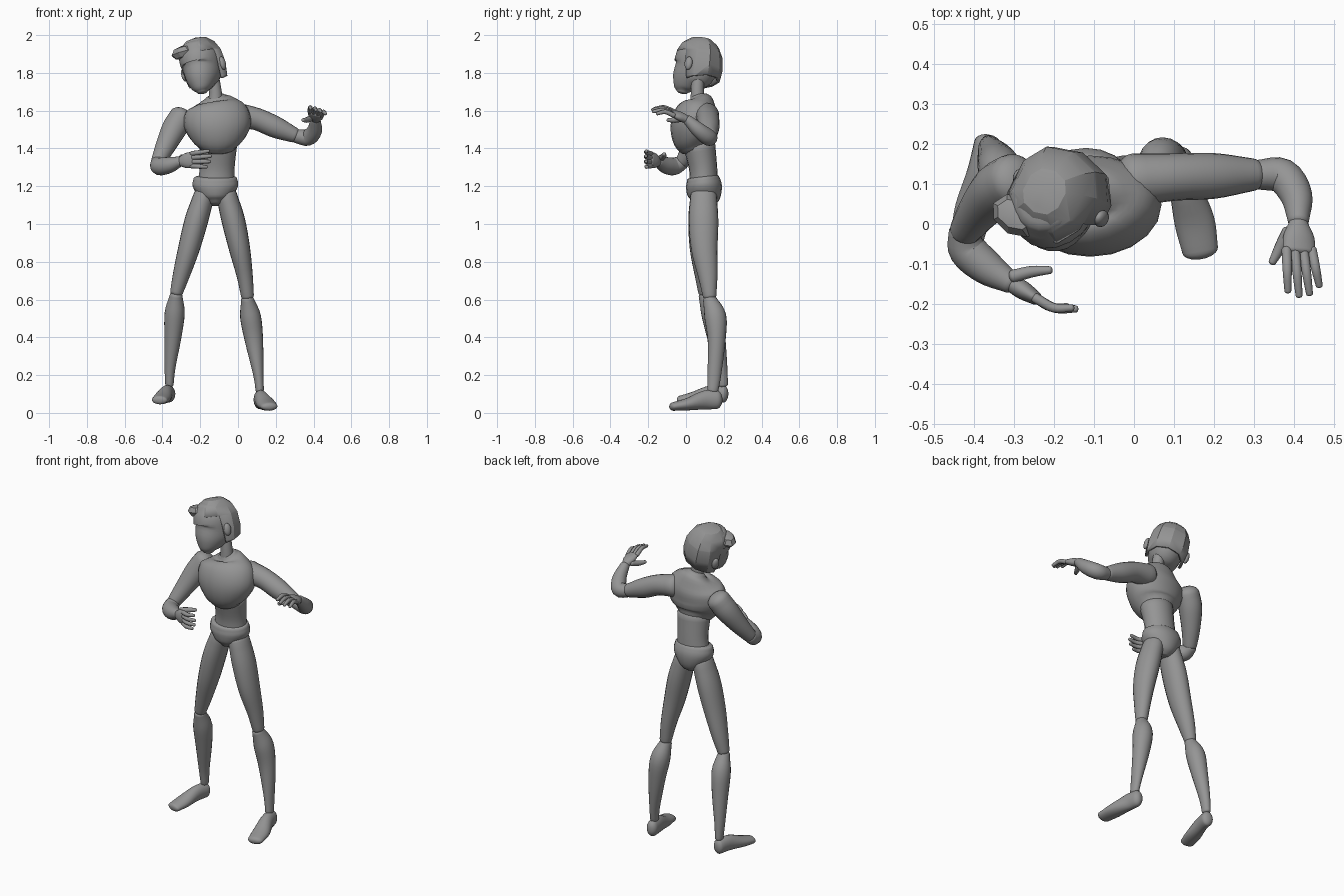
import bpy, bmesh, math
from mathutils import Vector, Matrix

if "Cube" in bpy.data.objects:
    bpy.data.objects.remove(bpy.data.objects["Cube"], do_unlink=True)

GREY = (0.3, 0.3, 0.3, 1)
mat = bpy.data.materials.new("plain grey")
mat.use_nodes = True
mat.diffuse_color = GREY
mat.node_tree.nodes["Principled BSDF"].inputs["Base Color"].default_value = GREY

# Head frame: columns are the head's own left, back and up
left = Vector((0.857, -0.443, 0.27)).normalized()
back = Vector((0.46, 0.89, 0)).normalized()
up = left.cross(back).normalized()
HEAD = Matrix.Translation((-0.18, 0.07, 1.82)) @ Matrix((left, back, up)).transposed().to_4x4()


def finish(name, bm, angle=60, matrix=None):
    """Turn a bmesh into a smooth-shaded object with sharp edges kept."""
    bmesh.ops.recalc_face_normals(bm, faces=bm.faces)
    mesh = bpy.data.meshes.new(name)
    bm.to_mesh(mesh)
    bm.free()
    mesh.materials.append(mat)
    obj = bpy.data.objects.new(name, mesh)
    bpy.context.collection.objects.link(obj)
    if matrix:
        obj.matrix_world = matrix
    bpy.ops.object.select_all(action='DESELECT')
    obj.select_set(True)
    bpy.context.view_layer.objects.active = obj
    bpy.ops.object.shade_smooth_by_angle(angle=math.radians(angle))
    return obj


def spline(a, b, c, d, t):
    return 0.5 * (2 * b + (c - a) * t + (2 * a - 5 * b + 4 * c - d) * t * t
                  + (3 * b - a - 3 * c + d) * t ** 3)


def tube(name, sections, dome=0.7, side=(1, 0, 0), sides=20, steps=4, matrix=None):
    """Loft ellipses (x, y, z, half width, half depth) with domed ends."""
    keys = [Vector(s if len(s) == 5 else (*s, s[3])) for s in sections]
    ext = [2 * keys[0] - keys[1]] + keys + [2 * keys[-1] - keys[-2]]
    path = [spline(*ext[i:i + 4], k / steps) for i in range(len(keys) - 1) for k in range(steps)]
    path.append(keys[-1])
    pts = [Vector(p[:3]) for p in path]
    n = len(pts)
    rings = []
    for i, p in enumerate(path):
        tan = (pts[min(i + 1, n - 1)] - pts[max(i - 1, 0)]).normalized()
        u = Vector(side)
        u = (u - tan * u.dot(tan)).normalized()
        rings.append((pts[i], u, tan.cross(u), p[3], p[4], tan))

    def cap(ring, sign):
        c, u, v, a, b, tan = ring
        out = []
        for k in range(1, 5):
            q = k / 5 * math.pi / 2
            s = math.cos(q)
            out.append((c + tan * sign * dome * min(a, b) * math.sin(q), u, v, a * s, b * s, tan))
        return out

    rings = cap(rings[0], -1)[::-1] + rings + cap(rings[-1], 1)
    bm = bmesh.new()
    loops = []
    for c, u, v, a, b, _ in rings:
        angles = [2 * math.pi * k / sides for k in range(sides)]
        loops.append([bm.verts.new(c + u * a * math.cos(t) + v * b * math.sin(t)) for t in angles])
    for lo, hi in zip(loops, loops[1:]):
        for k in range(sides):
            j = (k + 1) % sides
            bm.faces.new((lo[k], lo[j], hi[j], hi[k]))
    bm.faces.new(loops[0])
    bm.faces.new(loops[-1])
    return finish(name, bm, matrix=matrix)


def ball(name, centre, size, matrix, segments=16, angle=60):
    bm = bmesh.new()
    bmesh.ops.create_uvsphere(bm, u_segments=segments, v_segments=segments // 2, radius=1)
    bmesh.ops.transform(bm, verts=bm.verts, matrix=Matrix.Translation(centre) @ Matrix.Diagonal((*size, 1)))
    return finish(name, bm, angle, matrix)


# Torso
tube("chest", [(-.11, .06, 1.41, .1, .095), (-.11, .045, 1.46, .15, .118), (-.11, .045, 1.53, .178, .125),
               (-.11, .065, 1.6, .165, .11), (-.115, .075, 1.645, .11, .075), (-.12, .07, 1.67, .055, .05)], dome=.3)
tube("abdomen", [(-.115, .095, 1.21, .1, .075), (-.11, .09, 1.3, .092, .075), (-.105, .07, 1.42, .1, .085)], dome=.2)
tube("pelvis", [(-.12, .09, 1.105, .04, .055), (-.12, .095, 1.14, .085, .085), (-.12, .095, 1.2, .12, .095),
                (-.12, .09, 1.245, .114, .084)], dome=.15)
tube("neck", [(-.12, .065, 1.62, .045), (-.12, .06, 1.7, .034), (-.14, .065, 1.8, .036)])

# Legs and feet
tube("right_thigh", [(-.18, .093, 1.15, .055, .07), (-.22, .09, 1.02, .062, .078), (-.26, .09, .87, .057, .07),
                     (-.3, .098, .73, .045, .052), (-.325, .1, .64, .034, .036)])
tube("left_thigh", [(-.06, .093, 1.15, .055, .07), (-.025, .093, 1.02, .062, .078), (.008, .097, .87, .056, .07),
                    (.035, .115, .73, .043, .052), (.05, .125, .62, .034, .036)])
tube("right_shin", [(-.328, .1, .62, .034, .034), (-.335, .135, .53, .053, .055), (-.345, .16, .4, .045, .048),
                    (-.36, .185, .24, .029, .034), (-.363, .195, .15, .022, .027)])
tube("left_shin", [(.05, .125, .6, .034, .036), (.066, .155, .51, .055, .058), (.085, .162, .38, .048, .047),
                   (.108, .15, .2, .027, .036), (.115, .142, .12, .022, .029)])
tube("right_foot", [(-.365, .2, .1, .034, .045), (-.38, .13, .1, .036, .045), (-.4, .04, .08, .046, .032),
                    (-.415, -.03, .068, .042, .023)])
tube("left_foot", [(.115, .16, .07, .033, .05), (.125, .1, .068, .038, .05), (.15, .01, .046, .05, .033),
                   (.165, -.065, .034, .045, .023)], dome=1)

# Arms
UP = (0, 0, 1)
tube("right_upper_arm", [(-.3, .11, 1.565, .066), (-.34, .085, 1.5, .066), (-.385, .035, 1.41, .053),
                         (-.42, -.015, 1.335, .04)])
tube("right_forearm", [(-.425, -.02, 1.325, .038), (-.415, -.065, 1.305, .047), (-.365, -.11, 1.312, .043),
                       (-.31, -.145, 1.33, .028)], side=UP)
tube("left_upper_arm", [(.0, .11, 1.575, .066), (.1, .117, 1.555, .059), (.2, .12, 1.512, .057),
                        (.295, .123, 1.472, .041)], side=UP)
tube("left_forearm", [(.31, .123, 1.465, .037), (.37, .12, 1.458, .044), (.405, .07, 1.495, .04),
                      (.41, .01, 1.55, .027)], side=UP)


def hand(label, wrist, knuckle, tip, spread, bulge, thumb_base, thumb_tip):
    """Flat palm, four curled fingers and a thumb."""
    wrist, knuckle, tip, spread, bulge = map(Vector, (wrist, knuckle, tip, spread, bulge))
    mid = wrist.lerp(knuckle, .5)
    tube(label + "_palm", [(*wrist, .025, .022), (*mid, .04, .023), (*knuckle, .042, .017)], side=spread)
    for i, finger in enumerate(("index", "middle", "ring", "little")):
        off = spread * (i - 1.5)
        end = tip.lerp(knuckle, (.1, 0, .04, .22)[i]) + off * .028
        start = knuckle + off * .022
        bend = start.lerp(end, .5) + bulge
        tube(f"{label}_{finger}_finger", [(*start, .013), (*bend, .012), (*end, .009)], side=spread, sides=10)
    a, b = Vector(thumb_base), Vector(thumb_tip)
    tube(label + "_thumb", [(*a, .017), (*(a.lerp(b, .5) - bulge * .3), .015), (*b, .01)], side=spread, sides=10)


hand("right_hand", (-.305, -.148, 1.33), (-.245, -.185, 1.34), (-.145, -.212, 1.345),
     (0, 0, -1), (0, -.012, 0), (-.3, -.13, 1.35), (-.21, -.115, 1.37))
hand("left_hand", (.41, .0, 1.555), (.412, -.065, 1.585), (.425, -.178, 1.6),
     (.95, 0, -.3), (0, 0, .014), (.385, -.02, 1.56), (.345, -.095, 1.55))

# Head: jaw to crown
tube("head", [(0, -.085, -.125, .028, .03), (0, -.08, -.1, .055, .058), (0, -.06, -.055, .082, .092),
              (0, -.025, 0, .1, .122), (0, -.015, .07, .107, .122), (0, -.01, .125, .085, .1)],
     dome=.35, matrix=HEAD)
for s, label in ((1, "left_ear"), (-1, "right_ear")):
    ball(label, (s * .118, -.005, 0), (.016, .022, .036), HEAD)

# Hair: boxy faceted cap, open over the face and cut at the nape
bm = bmesh.new()
bmesh.ops.create_uvsphere(bm, u_segments=10, v_segments=8, radius=1)
for v in bm.verts:
    box = Vector([math.copysign(abs(c) ** .85, c) for c in v.co])
    v.co = Vector((box.x * .12, box.y * .13 - .01, box.z * .165 + .008))
cuts = (((0, -.025, 0), (0, 1, .15)), ((0, 0, .085), (0, 0, 1)), ((0, 0, -.075), (0, -.25, 1)))
for co, no in cuts:
    bmesh.ops.bisect_plane(bm, geom=bm.verts[:] + bm.edges[:] + bm.faces[:], plane_co=co, plane_no=no)


def above(point, cut):
    return (point - Vector(cut[0])).dot(Vector(cut[1])) > 0


drop = []
for f in bm.faces:
    c = f.calc_center_median()
    if not above(c, cuts[1]) and not (above(c, cuts[0]) and above(c, cuts[2])):
        drop.append(f)
bmesh.ops.delete(bm, geom=drop, context='FACES')
hair = finish("hair", bm, 25, HEAD)
shell = hair.modifiers.new("thickness", 'SOLIDIFY')
shell.thickness = 0.015
ball("hair_tuft", (-.05, -.095, .105), (.07, .05, .036), HEAD, 8, 25)
